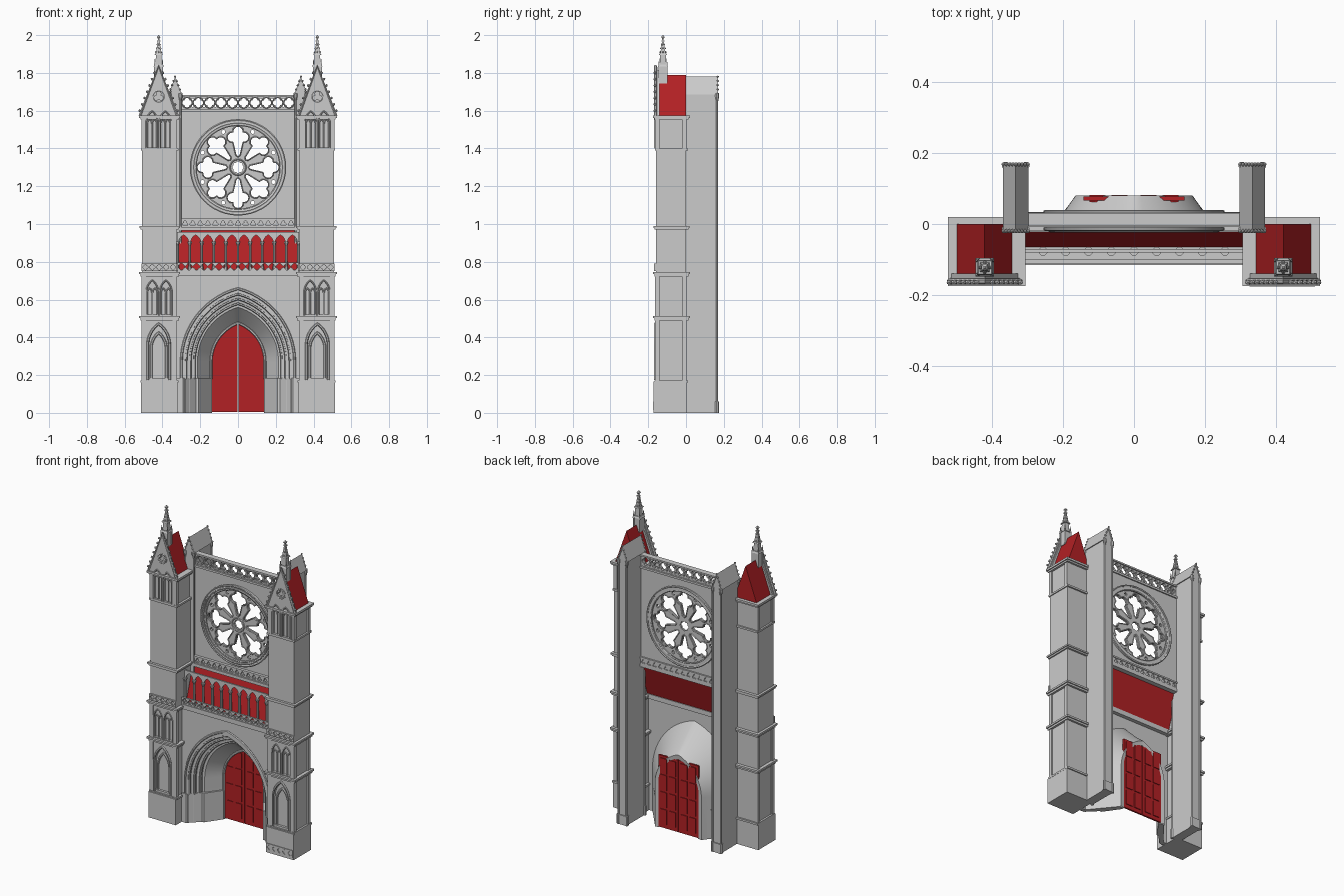
import bpy, bmesh
from math import sin, cos, pi, sqrt, atan2, radians
from mathutils import Matrix, Vector

if "Cube" in bpy.data.objects:
    bpy.data.objects.remove(bpy.data.objects["Cube"])

RED = bpy.data.materials.new("red_paint")
RED.diffuse_color = (0.45, 0.015, 0.018, 1)
RED.use_nodes = True
RED.node_tree.nodes["Principled BSDF"].inputs["Base Color"].default_value = RED.diffuse_color


def finish(name, mesh, mirror=False, mat=None, smooth=False):
    ob = bpy.data.objects.new(name, mesh)
    bpy.context.collection.objects.link(ob)
    mesh.name = name
    if mat:
        mesh.materials.clear()
        mesh.materials.append(mat)
    bpy.ops.object.select_all(action='DESELECT')
    ob.select_set(True)
    bpy.context.view_layer.objects.active = ob
    if smooth:
        bpy.ops.object.shade_smooth_by_angle(angle=radians(35))
    else:
        mesh.polygons.foreach_set("use_smooth", [False] * len(mesh.polygons))
    if mirror:
        ob.modifiers.new("mirror", 'MIRROR').use_mirror_merge = False
    return ob


def curve_mesh(cu, loops, cyclic, matrix):
    for pts in loops:
        s = cu.splines.new('POLY')
        s.points.add(len(pts) - 1)
        for p, co in zip(s.points, pts):
            p.co = (*co, 0, 1) if len(co) == 2 else (*co, 1)
        s.use_cyclic_u = cyclic
    tmp = bpy.data.objects.new("tmp", cu)
    bpy.context.collection.objects.link(tmp)
    dg = bpy.context.evaluated_depsgraph_get()
    me = bpy.data.meshes.new_from_object(tmp.evaluated_get(dg))
    bpy.data.objects.remove(tmp)
    me.transform(matrix)
    return me


def plate(name, outer, holes, y0, y1, **kw):
    """Flat slab in the xz plane with pierced holes."""
    cu = bpy.data.curves.new(name, 'CURVE')
    cu.dimensions, cu.fill_mode, cu.extrude = '2D', 'BOTH', (y1 - y0) / 2
    m = Matrix.Translation((0, (y0 + y1) / 2, 0)) @ Matrix.Rotation(pi / 2, 4, 'X')
    return finish(name, curve_mesh(cu, [outer] + holes, True, m), **kw)


def tubes(name, paths, r, cyclic=False, res=1, **kw):
    cu = bpy.data.curves.new(name, 'CURVE')
    cu.dimensions, cu.bevel_depth, cu.bevel_resolution = '3D', r, res
    cu.use_fill_caps = True
    return finish(name, curve_mesh(cu, paths, cyclic, Matrix()), smooth=True, **kw)


def boxes(name, specs, **kw):
    bm = bmesh.new()
    for x0, x1, y0, y1, z0, z1 in specs:
        m = Matrix.Translation(((x0+x1)/2, (y0+y1)/2, (z0+z1)/2)) @ Matrix.Diagonal((x1-x0, y1-y0, z1-z0, 1))
        bmesh.ops.create_cube(bm, size=1, matrix=m)
    me = bpy.data.meshes.new(name)
    bm.to_mesh(me)
    return finish(name, me, **kw)


def stacks(name, spots, levels, segs=4, **kw):
    """Tapered drums (z0, z1, r0, r1) piled up at every (x, y) spot."""
    bm = bmesh.new()
    for x, y in spots:
        for z0, z1, r0, r1 in levels:
            m = Matrix.Translation((x, y, (z0+z1)/2)) @ Matrix.Rotation(pi / segs, 4, 'Z')
            bmesh.ops.create_cone(bm, cap_ends=True, segments=segs, radius1=r0, radius2=r1, depth=z1-z0, matrix=m)
    me = bpy.data.meshes.new(name)
    bm.to_mesh(me)
    return finish(name, me, smooth=segs > 6, **kw)


def knobs(name, pts, r, **kw):
    bm = bmesh.new()
    for p in pts:
        bmesh.ops.create_icosphere(bm, subdivisions=1, radius=r, matrix=Matrix.Translation(p))
    me = bpy.data.meshes.new(name)
    bm.to_mesh(me)
    return finish(name, me, **kw)


def rect(x0, x1, z0, z1):
    return [(x0, z0), (x1, z0), (x1, z1), (x0, z1)]


def arch(w, z0, spring, apex, cx=0, n=10):
    h = apex - spring
    c = (w*w - h*h) / (2*w)
    a = atan2(h, -c)
    right = [(w, z0)] + [(c + (w-c)*cos(a*i/n), spring + (w-c)*sin(a*i/n)) for i in range(n + 1)]
    return [(cx+x, z) for x, z in right] + [(cx-x, z) for x, z in right[-2::-1]]


def foil(cx, cz, d, r, n=4, k=5, rot=0):
    pts = []
    for i in range(n * k):
        phi = (i % k) / k * 2*pi/n - pi/n
        t = (i // k) * 2*pi/n + phi + rot
        rho = d*cos(phi) + sqrt(max(r*r - (d*sin(phi))**2, 0))
        pts.append((cx + rho*cos(t), cz + rho*sin(t)))
    return pts


def circle(r, cz=0, cx=0, n=48):
    return [(cx + r*cos(2*pi*i/n), cz + r*sin(2*pi*i/n)) for i in range(n)]


def at_y(pts, y):
    return [(x, y, z) for x, z in pts]


def along(a, b, n):
    return [Vector(a).lerp(Vector(b), i / n) for i in range(n + 1)]


# ---- Towers: core, corner strips, cornices
C = 0.42
boxes("tower_core", [(.33, .503, -.145, 0, 0, 1.575), (.32, .514, -.172, .004, 0, .165),
                     (.325, .508, -.16, 0, .745, .98), (.325, .508, -.158, 0, .98, 1.395)], mirror=True)
boxes("tower_corner_strips", [(x, x + .025, y, y + .022, a, b) for x in (.322, .486) for y in (-.163, -.02)
                              for a, b in ((.165, .5), (.51, .73), (1.395, 1.56))], mirror=True)
boxes("tower_cornices", [(.318 - e, .512 + e, -.163 - e, .008 + e, z, z + t) for z, t, e in
                         ((.49, .012, .005), (.502, .012, .012), (.722, .012, .005), (.734, .012, .012),
                          (.97, .01, .004), (.98, .01, .01), (1.552, .01, .005), (1.562, .013, .012),
                          (1.388, .012, .002), (.16, .012, .003))], mirror=True)
# ---- Tower niches and blind arcades
plate("niche_panel", rect(.345, .49, .17, .49), [arch(.055, .185, .36, .462, C)], -.16, -.144, mirror=True)
tubes("niche_mouldings", [at_y(arch(.058, .175, .36, .472, C), -.164), at_y(arch(.04, .185, .34, .425, C), -.15)],
      .007, mirror=True)
plate("arcade_panel", rect(.345, .49, .512, .722), [arch(.031, .52, .64, .7, x) for x in (.382, .454)],
      -.16, -.144, mirror=True)
tubes("arcade_mouldings", [at_y(arch(.031, .515, .64, .702, x), -.16) for x in (.382, .454)] +
      [at_y(arch(.013, .515, .635, .66, x + o, 4), -.15) for x in (.382, .454) for o in (-.014, .014)], .004, mirror=True)
plate("tower_frieze", rect(.322, .512, .752, .79),
      [foil(.344 + .0365*i, .771, .007, .007) for i in range(5)], -.17, -.159, mirror=True)
plate("base_frieze_right", rect(.325, .51, .015, .06),
      [foil(.345 + .0365*i, .037, .008, .008) for i in range(5)], -.176, -.171)
# ---- Tower gables and roofs
plate("tower_gable", [(.345, 1.4), (.495, 1.4), (.495, 1.57), (.518, 1.575), (C, 1.83), (.322, 1.575), (.345, 1.57)],
      [arch(.029, 1.405, 1.54, 1.595, x) for x in (.385, .455)] +
      [foil(C, 1.675, .014, .013, 3, rot=pi/2)], -.166, -.152, mirror=True)
plate("gable_backing", [(.325, 1.57), (.515, 1.57), (C, 1.815)], [], -.153, -.14, mirror=True)
tubes("gable_arch_mouldings", [at_y(arch(.03, 1.402, 1.54, 1.597, x), -.166) for x in (.385, .455)] +
      [at_y(arch(.013, 1.402, 1.53, 1.555, x + o, 4), -.152) for x in (.385, .455) for o in (-.013, .013)] +
      [at_y(circle(.03, 1.675, C, 17), -.166)], .004, mirror=True)
tubes("gable_coping", [[(.52, -.162, 1.572), (C, -.162, 1.835), (.32, -.162, 1.572)]], .008, mirror=True)
knobs("gable_crockets", [p for s in (-1, 1) for p in along((C + s*.1, -.164, 1.6), (C + s*.022, -.164, 1.8), 6)],
      .008, mirror=True)
plate("tower_roof", [(.342, 1.57), (.5, 1.57), (.421, 1.79)], [], -.15, 0, mat=RED, mirror=True)
# ---- Pinnacles
stacks("pinnacle", [(C, -.122)], [(1.745, 1.835, .03, .03), (1.835, 1.845, .037, .03), (1.84, 1.9, .023, .021),
       (1.895, 1.903, .03, .026), (1.9, 1.985, .02, .004), (1.965, 1.972, .012, .012), (1.98, 1.99, .005, .013),
       (1.99, 2.0, .013, .003)], mirror=True)
stacks("pinnacle_corner_spirelets", [(C + a, -.122 + b) for a in (-.02, .02) for b in (-.02, .02)],
       [(1.75, 1.83, .006, .006), (1.83, 1.875, .008, .001)], mirror=True)
knobs("pinnacle_crockets", [(C + a*r, -.122 + b*r, z) for z, r in ((1.91, .015), (1.93, .011), (1.95, .007))
                            for a, b in ((1, 0), (-1, 0), (0, 1), (0, -1))], .005, mirror=True)
# ---- Rear buttress fins
F = .333
plate("buttress", [(F-.03, 0), (F+.03, 0), (F+.03, 1.69), (F, 1.775), (F-.03, 1.69)], [], -.018, .165, mirror=True)
boxes("buttress_foot", [(F-.033, F+.033, .145, .172, 0, .06)], mirror=True)
plate("buttress_cap", [(F-.036, 1.685), (F, 1.78), (F+.036, 1.685), (F+.03, 1.685), (F, 1.765), (F-.03, 1.685)],
      [], -.02, .17, mirror=True)
stacks("buttress_colonettes", [(F + a, y) for a in (-.029, .029) for y in (-.015, .165)],
       [(0, .06, .011, .011), (.06, 1.65, .006, .006), (1.65, 1.672, .006, .011), (1.672, 1.69, .011, .011)],
       segs=8, mirror=True)
knobs("buttress_crockets", [p for y in (-.02, .168) for s in (-1, 1)
                            for p in along((F + s*.034, y, 1.69), (F, y, 1.78), 4)], .0065, mirror=True)
# ---- Upper wall with rose window
RZ = 1.3
plate("rose_wall", rect(-.325, .325, .97, 1.61), [circle(.236, RZ)], 0, .024)
plate("rose_rim", circle(.252, RZ), [circle(.226, RZ)], -.014, .034)
tubes("rose_ring_mouldings", [at_y(circle(r, RZ), y) for r, y in ((.25, -.014), (.235, -.018), (.224, -.008),
                                                                  (.25, .034), (.226, .03))], .006, cyclic=True)
head = [p for p in foil(.16, 0, .031, .0275, 4, 6) if atan2(abs(p[1]), p[0] - .16) < radians(136)]
head.sort(key=lambda p: atan2(p[1], p[0] - .16))
petal = head + [(.064, .011), (.055, 0), (.064, -.011)]


def spin(pts, a):
    return [(u*cos(a) - v*sin(a), RZ + u*sin(a) + v*cos(a)) for u, v in pts]


petals = [spin(petal, i*pi/4) for i in range(8)]
plate("rose_tracery", circle(.23, RZ), petals + [spin(circle(.011, 0, .203, 8), (i+.5)*pi/4) for i in range(8)] +
      [spin(foil(0, 0, .02, .0105, 8, 3), 0)], .002, .018)
tubes("rose_petal_mouldings", [at_y(p, y) for p in petals for y in (.002, .018)] + [at_y(circle(.042, RZ, 0, 20), .002)],
      .0035, cyclic=True, res=0)
# ---- Balustrades and string courses
plate("top_balustrade", rect(-.305, .305, 1.605, 1.68),
      [foil(-.27 + .06*i, 1.642, .0135, .0125) for i in range(10)] +
      [circle(.006, z, -.24 + .06*i, 6) for i in range(9) for z in (1.624, 1.66)], .002, .022)
tubes("top_balustrade_rings", [at_y(circle(.0275, 1.642, -.27 + .06*i, 20), 0) for i in range(10)], .003, cyclic=True, res=0)
for nm, y0, y1 in (("front", -.012, .002), ("back", .022, .03)):
    plate("middle_balustrade_" + nm, rect(-.3, .3, .985, 1.022),
          [foil(-.28 + .04*i, 1.002, .008, .0075, 3, rot=pi/2) for i in range(15)], y0, y1)
boxes("string_courses", [(-.31, .31, -.008, .032, 1.595, 1.608), (-.31, .31, -.006, .03, 1.672, 1.682),
                         (-.31, .31, -.018, .034, 1.02, 1.03), (-.32, .32, -.022, .03, .965, .985),
                         (-.32, .32, -.116, -.06, .725, .755)])
# ---- Gallery: red sloping back wall, arcade and balustrade
G = 10
bm = bmesh.new()
bm.faces.new([bm.verts.new(p) for p in ((-.32, -.066, .75), (.32, -.066, .75), (.32, .002, .97), (-.32, .002, .97))])
me = bpy.data.meshes.new("gallery_back")
bm.to_mesh(me)
finish("gallery_back", me, mat=RED)
plate("gallery_arcade", rect(-.322, .322, .752, .957),
      [arch(.0265, .76, .9, .942, -.288 + .064*i) for i in range(G)], -.08, -.07)
stacks("gallery_columns", [(-.32 + .064*i, -.077) for i in range(G + 1)],
       [(.752, .775, .011, .009), (.775, .885, .007, .007), (.885, .903, .007, .013), (.903, .908, .013, .013)], segs=8)
plate("gallery_balustrade", rect(-.32, .32, .752, .797),
      [foil(-.3 + .04*i, .774, .0095, .009) for i in range(16)], -.112, -.1)
# ---- Portal wall, stepped arch, plinths and doors
plate("portal_wall", [(-.325, 0), (-.325, .735), (.325, .735), (.325, 0)] + arch(.292, 0, .26, .648, n=14), [], -.102, -.085)
prof = [(.295, -.106), (.28, -.106), (.274, -.085), (.258, -.082), (.252, -.06), (.236, -.056), (.23, -.032),
        (.215, -.03), (.148, .06), (.138, .06), (.138, .076), (.165, .08), (.2, .03), (.3, -.088)]
bm = bmesh.new()
rows = [[bm.verts.new((x, y, z)) for x, z in arch(w, 0, .27, .47 + (w - .138) * 1.16, n=14)] for w, y in prof]
for a, b in zip(rows, rows[1:] + rows[:1]):
    for i in range(len(a) - 1):
        bm.faces.new((a[i], a[i+1], b[i+1], b[i]))
bmesh.ops.recalc_face_normals(bm, faces=bm.faces)
me = bpy.data.meshes.new("portal_arch")
bm.to_mesh(me)
finish("portal_arch", me, smooth=True)
tubes("portal_roll_mouldings", [at_y(arch(w, .18, .27, .47 + (w - .138) * 1.16, n=14), y) for w, y in
                                ((.3, -.106), (.276, -.098), (.254, -.073), (.232, -.046), (.143, .058))], .007)
bm = bmesh.new()
plan = [(.322, -.112), (.29, -.112), (.222, -.045), (.21, -.045), (.14, .055), (.14, .07), (.17, .07), (.3, -.09)]
f = bm.faces.new([bm.verts.new((x, y, 0)) for x, y in plan])
top = bmesh.ops.extrude_face_region(bm, geom=[f])
bmesh.ops.translate(bm, vec=(0, 0, .185), verts=[v for v in top["geom"] if isinstance(v, bmesh.types.BMVert)])
bmesh.ops.recalc_face_normals(bm, faces=bm.faces)
me = bpy.data.meshes.new("portal_plinth")
bm.to_mesh(me)
finish("portal_plinth", me, mirror=True)
boxes("door_leaf", [(.002, .142, .066, .077, .005, .465)] +
      [(x, x + .045, .062, .082, z, z + .095) for x in (.018, .08) for z in (.03, .14, .25, .355)], mat=RED, mirror=True)
